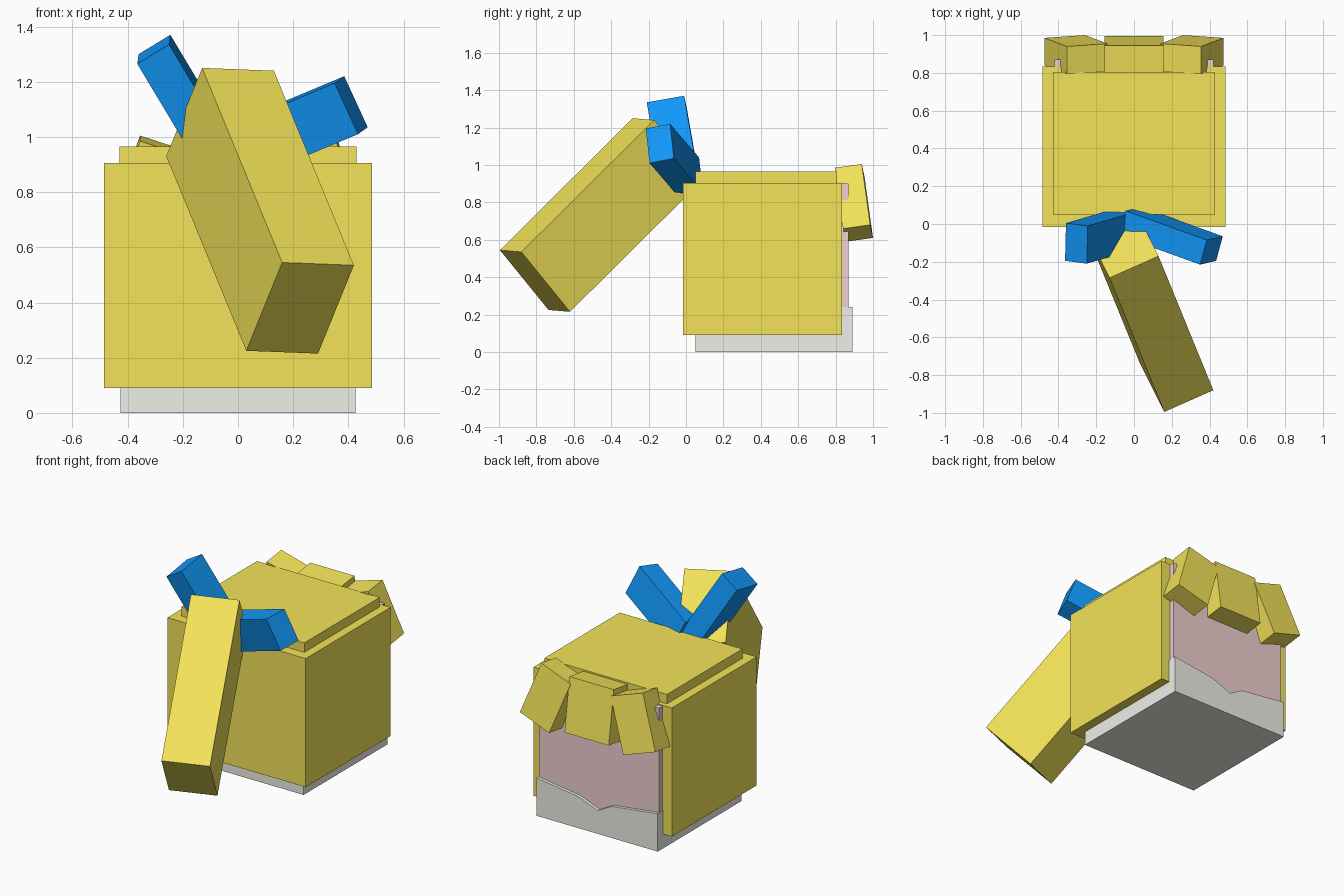
import bpy
import bmesh
from mathutils import Vector

if "Cube" in bpy.data.objects:
    bpy.data.objects.remove(bpy.data.objects["Cube"])


def material(name, colour):
    mat = bpy.data.materials.new(name)
    mat.diffuse_color = (*colour, 1)
    mat.use_nodes = True
    mat.node_tree.nodes["Principled BSDF"].inputs["Base Color"].default_value = mat.diffuse_color
    return mat


YELLOW = material("hair_yellow", (0.90, 0.77, 0.10))
BLUE = material("ribbon_blue", (0.006, 0.31, 0.94))
PINK = material("skin_pink", (0.87, 0.63, 0.63))
WHITE = material("collar_white", (0.87, 0.87, 0.81))


def prism(name, profile, sweep, mat):
    """Sweep a flat profile along a vector into a closed solid."""
    bm = bmesh.new()
    face = bm.faces.new([bm.verts.new(p) for p in profile])
    out = bmesh.ops.extrude_face_region(bm, geom=[face], use_keep_orig=True)
    moved = [g for g in out["geom"] if isinstance(g, bmesh.types.BMVert)]
    bmesh.ops.translate(bm, verts=moved, vec=sweep)
    bmesh.ops.recalc_face_normals(bm, faces=bm.faces[:])
    mesh = bpy.data.meshes.new(name)
    bm.to_mesh(mesh)
    bm.free()
    mesh.materials.append(mat)
    obj = bpy.data.objects.new(name, mesh)
    bpy.context.collection.objects.link(obj)
    return obj


def block(name, corner, a, b, c, mat):
    """Tilted block from one corner and its three edges."""
    p, a, b = Vector(corner), Vector(a), Vector(b)
    return prism(name, [p, p + a, p + a + b, p + b], Vector(c), mat)


def upright(name, lo, hi, mat):
    d = Vector(hi) - Vector(lo)
    return block(name, lo, (d.x, 0, 0), (0, d.y, 0), (0, 0, d.z), mat)


# Head: face block, hair shell and raised crown
upright("face", (-0.42, 0.06, 0.10), (0.42, 0.87, 0.90), PINK)
upright("hair", (-0.485, -0.015, 0.09), (0.485, 0.835, 0.905), YELLOW)
upright("hair_crown", (-0.43, 0.05, 0.88), (0.43, 0.805, 0.965), YELLOW)

# Collar with a notched upper edge, facing +y
edge = [(-0.425, 0), (0.425, 0), (0.425, 0.24), (0.13, 0.20),
        (-0.005, 0.147), (-0.10, 0.20), (-0.425, 0.24)]
prism("collar", [(x, 0.05, z) for x, z in edge], (0, 0.84, 0), WHITE)

# Fringe: a middle lock and two splayed side locks
depth = (0, -0.145, -0.02)
block("fringe_middle", (-0.155, 0.945, 0.975),
      (0.31, 0, 0), (0, 0.05, -0.335), depth, YELLOW)
for side, s in (("left", -1), ("right", 1)):
    block("fringe_" + side, (s * 0.355, 0.94, 1.005),
          (s * -0.215, 0.015, -0.07), (s * 0.12, 0.045, -0.325), depth, YELLOW)

# Swinging ponytail, measured from its lower tip
block("ponytail", (0.16, -0.995, 0.545),
      (0.26, 0.115, -0.01), (-0.13, 0.26, -0.32), (-0.29, 0.71, 0.705), YELLOW)

# Ribbon: two loops meeting behind the ponytail
block("ribbon_left", (-0.245, -0.01, 1.37),
      (-0.115, 0.015, -0.07), (-0.005, -0.20, -0.035), (0.24, 0.07, -0.40), BLUE)
block("ribbon_right", (0.385, -0.085, 1.22),
      (0.085, 0.02, -0.185), (-0.035, -0.13, -0.025), (-0.43, 0.155, -0.18), BLUE)
